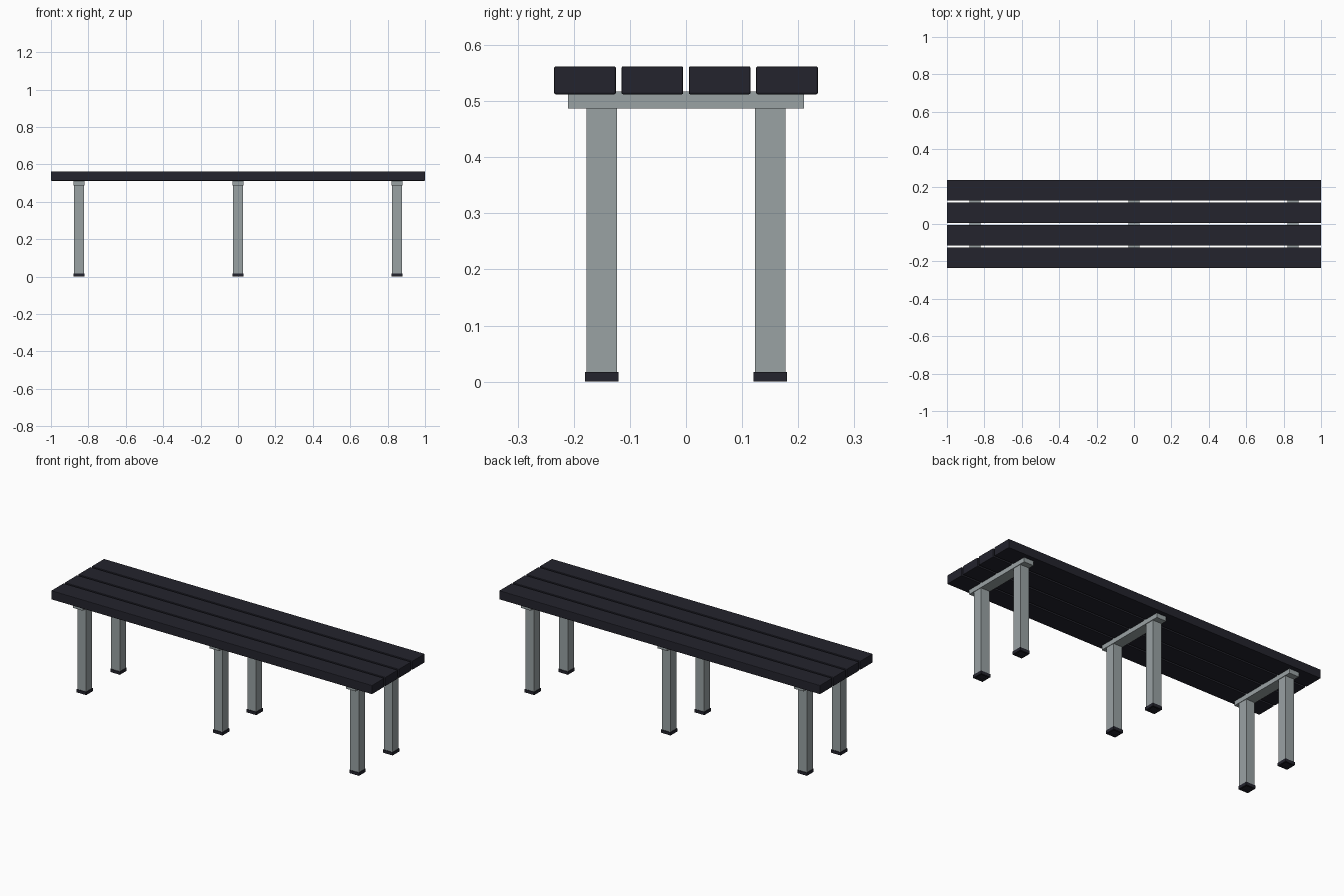
import bpy, bmesh
from mathutils import Matrix, Vector

if "Cube" in bpy.data.objects:
    bpy.data.objects.remove(bpy.data.objects["Cube"])


def material(name, rgb):
    m = bpy.data.materials.new(name)
    m.diffuse_color = (*rgb, 1)
    m.use_nodes = True
    m.node_tree.nodes["Principled BSDF"].inputs["Base Color"].default_value = m.diffuse_color
    return m


DARK = material("dark charcoal", (0.017, 0.017, 0.026))
GREY = material("steel grey", (0.32, 0.36, 0.37))


def box(name, lo, hi, mat, bevel=0, recess=0):
    """Box between two corners, with optional bevel and recessed underside."""
    lo, hi = Vector(lo), Vector(hi)
    bm = bmesh.new()
    bmesh.ops.create_cube(bm, size=1, matrix=Matrix.Translation((lo + hi) / 2)
                          @ Matrix.Diagonal((*(hi - lo), 1)))
    if bevel:
        bmesh.ops.bevel(bm, geom=bm.edges[:], offset=bevel, segments=2,
                        profile=0.5, affect='EDGES')
    if recess:
        bm.normal_update()
        bottom = [f for f in bm.faces if f.normal.z < -0.9]
        bmesh.ops.inset_region(bm, faces=bottom, thickness=0.014)
        # second inset makes the recess walls
        bmesh.ops.inset_region(bm, faces=bottom, thickness=0.0005, depth=-recess)
    me = bpy.data.meshes.new(name)
    bm.to_mesh(me)
    bm.free()
    me.materials.append(mat)
    ob = bpy.data.objects.new(name, me)
    bpy.context.collection.objects.link(ob)
    return ob


# seat slats
for i, y in enumerate((-0.18, -0.06, 0.06, 0.18)):
    box(f"seat_slat_{i + 1}", (-1, y - 0.055, 0.512), (1, y + 0.055, 0.562),
        DARK, bevel=0.003)

# three leg frames: crossbar, two square legs, two feet
for side, x in (("left", -0.85), ("middle", 0), ("right", 0.85)):
    box(f"{side}_crossbar", (x - 0.03, -0.21, 0.487), (x + 0.03, 0.21, 0.517), GREY)
    for end, y in (("front", -0.15), ("back", 0.15)):
        box(f"{side}_{end}_leg", (x - 0.027, y - 0.027, 0.012),
            (x + 0.027, y + 0.027, 0.488), GREY)
        box(f"{side}_{end}_foot", (x - 0.03, y - 0.03, 0),
            (x + 0.03, y + 0.03, 0.017), DARK, recess=0.004)
